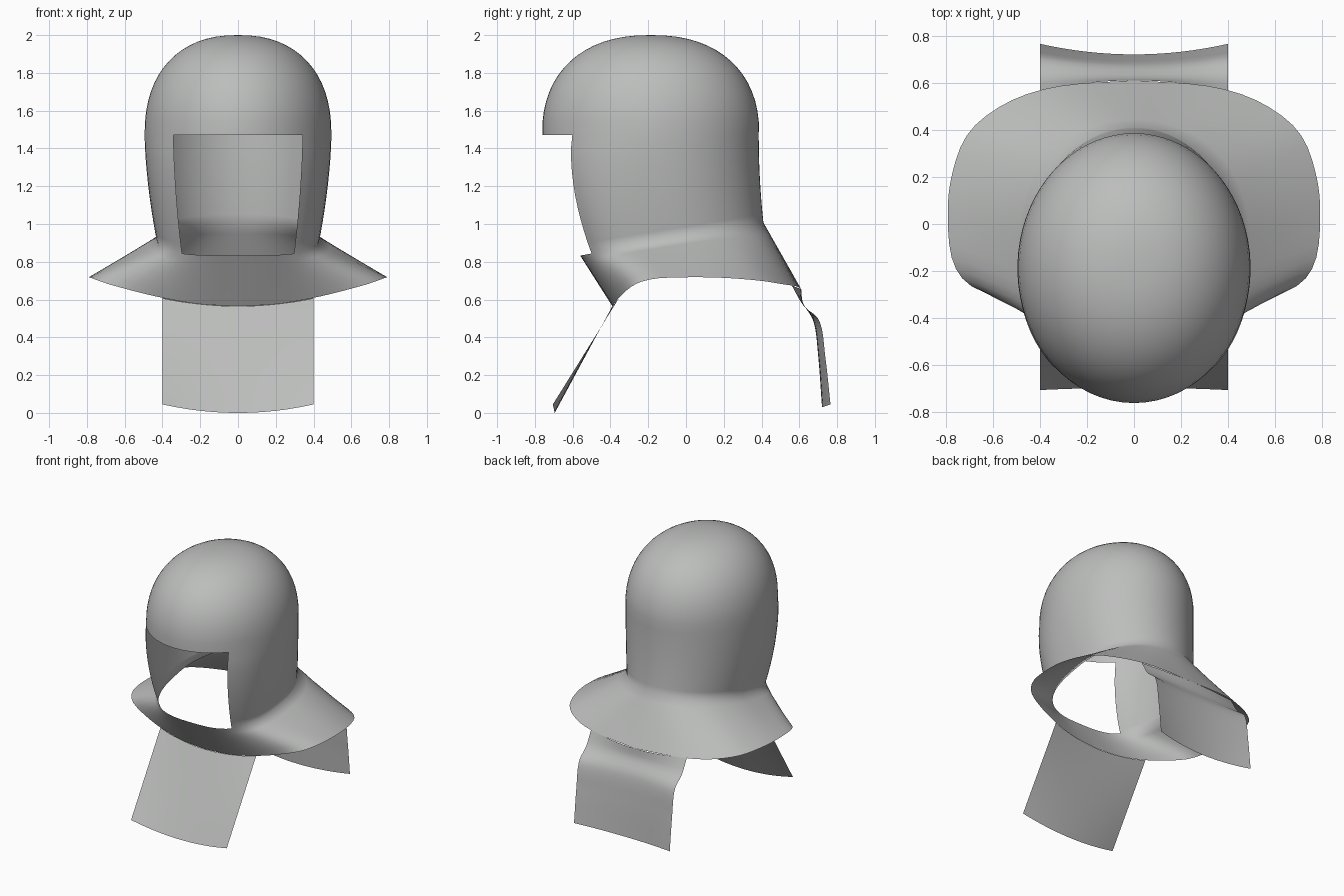
import bpy, bmesh
from math import sin, cos, radians, pi
from mathutils import Vector

if "Cube" in bpy.data.objects:
    bpy.data.objects.remove(bpy.data.objects["Cube"], do_unlink=True)

cloth = bpy.data.materials.new("grey_cloth")
cloth.use_nodes = True
GREY = (0.5, 0.51, 0.5, 1)
cloth.diffuse_color = GREY
cloth.node_tree.nodes["Principled BSDF"].inputs["Base Color"].default_value = GREY


def smooth_path(keys, t):
    """Smooth curve through (parameter, point) keys."""
    i = max(k for k in range(len(keys) - 1) if keys[k][0] <= t or k == 0)
    (ta, a), (tb, b) = keys[i], keys[i + 1]
    a, b = Vector(a), Vector(b)

    def slope(k):
        lo, hi = max(k - 1, 0), min(k + 1, len(keys) - 1)
        return (Vector(keys[hi][1]) - Vector(keys[lo][1])) / (keys[hi][0] - keys[lo][0])

    h = tb - ta
    u = (t - ta) / h
    return (a * (2*u**3 - 3*u**2 + 1) + slope(i) * h * (u**3 - 2*u**2 + u)
            + b * (3*u**2 - 2*u**3) + slope(i + 1) * h * (u**3 - u**2))


def sheet(name, rows, keep=lambda r, c: True):
    """Smooth sheet through rows of points, without the faces that keep rejects."""
    bm = bmesh.new()
    grid = [[bm.verts.new(p) for p in row] for row in rows]
    for r in range(len(rows) - 1):
        for c in range(len(rows[0]) - 1):
            if keep(r, c):
                bm.faces.new((grid[r][c], grid[r + 1][c], grid[r + 1][c + 1], grid[r][c + 1]))
    bmesh.ops.remove_doubles(bm, verts=bm.verts, dist=0.0005)
    bmesh.ops.delete(bm, geom=[v for v in bm.verts if not v.link_faces], context='VERTS')
    bmesh.ops.recalc_face_normals(bm, faces=bm.faces)
    for f in bm.faces:
        f.smooth = True
    me = bpy.data.meshes.new(name)
    bm.to_mesh(me)
    bm.free()
    me.materials.append(cloth)
    ob = bpy.data.objects.new(name, me)
    bpy.context.collection.objects.link(ob)
    return ob


# Columns around the head, from the front to the back; one lies on the face opening's edge
OPENING, FRONT_STEPS, REST_STEPS = 43.6, 8, 28
half = [OPENING * i / FRONT_STEPS for i in range(FRONT_STEPS)]
half += [OPENING + (180 - OPENING) * i / REST_STEPS for i in range(REST_STEPS + 1)]
columns = [-a for a in reversed(half)] + half[1:]
middle = len(half) - 1


def oval(a, width, front, back, n):
    """Point on an oval whose front half is squarer as n grows."""
    sx, cy = sin(radians(a)), cos(radians(a))
    mid, depth = (front + back) / 2, (back - front) / 2
    x = abs(sx)
    y = -depth * (1 - min(x, 1)**n)**(1 / n) if cy > 0 else -depth * cy
    return width * sx, mid + y


# Dome above the brow
BROW = 1.47
rows = []
DOME_RINGS, WALL_RINGS, COLLAR_RINGS = 16, 10, 6
for i in range(DOME_RINGS):
    t = pi / 2 * i / DOME_RINGS
    k, up = sin(t)**(2 / 2.3), cos(t)**(2 / 2.3)
    ring = [oval(a, 0.495, -0.575, 0.575, 2) for a in columns]
    rows.append([(x * k, y * k - 0.187, BROW + 0.53 * up) for x, y in ring])

# Walls from the brow down to the sloping neck line
for i in range(WALL_RINGS + 1):
    s = i / WALL_RINGS
    row = []
    for a in columns:
        x, y = oval(a, 0.495 - 0.065 * s**1.6, -0.76 + 0.2 * s**1.4, 0.385 + 0.025 * s**2, 2 + s)
        neck = 0.92 + 0.18 * (y + 0.075)
        row.append((x, y, BROW + (neck - BROW) * s))
    rows.append(row)

# Collar flaring from the neck line to its rim
RIM = [(0, (0, -.39, .565)), (25, (.22, -.38, .578)), (45, (.45, -.345, .62)),
       (62, (.68, -.27, .68)), (75, (.765, -.17, .71)), (90, (.79, 0, .718)),
       (110, (.775, .2, .715)), (128, (.7, .39, .70)), (145, (.53, .52, .68)),
       (160, (.32, .585, .67)), (180, (0, .61, .655))]


def rim(a):
    p = smooth_path(RIM, abs(a))
    if a in (0, 180, -180):
        p.x = 0
    return Vector((p.x if a > 0 else -p.x, p.y, p.z))


neck_row = [Vector(p) for p in rows[-1]]
for i in range(1, COLLAR_RINGS + 1):
    rows.append([p.lerp(rim(a), i / COLLAR_RINGS) for p, a in zip(neck_row, columns)])


def outside_opening(r, c):
    in_front = middle - FRONT_STEPS <= c < middle + FRONT_STEPS
    return not (in_front and DOME_RINGS <= r < DOME_RINGS + WALL_RINGS)


sheet("hood_and_collar", rows, outside_opening)


# Hanging panels: paths down the centre and the side edge, bowed between them
def panel(name, centre, edge, steps=20, across=16, half_width=0.4):
    grid = []
    for i in range(steps + 1):
        t = i / steps
        c, e = smooth_path(centre, t), smooth_path(edge, t)
        row = []
        for j in range(across + 1):
            u = 2 * j / across - 1
            p = c.lerp(e, u * u)
            row.append((half_width * u, p.x, p.y))
        grid.append(row)
    return sheet(name, grid)


panel("front_panel", [(0, (-.39, .565)), (1, (-.695, 0))],
      [(0, (-.355, .607)), (1, (-.705, .045))])
panel("back_panel",
      [(0, (.61, .655)), (.15, (.62, .58)), (.32, (.675, .485)), (.6, (.70, .3)), (1, (.72, .03))],
      [(0, (.56, .675)), (.15, (.62, .57)), (.32, (.705, .49)), (.6, (.737, .3)), (1, (.765, .045))])
